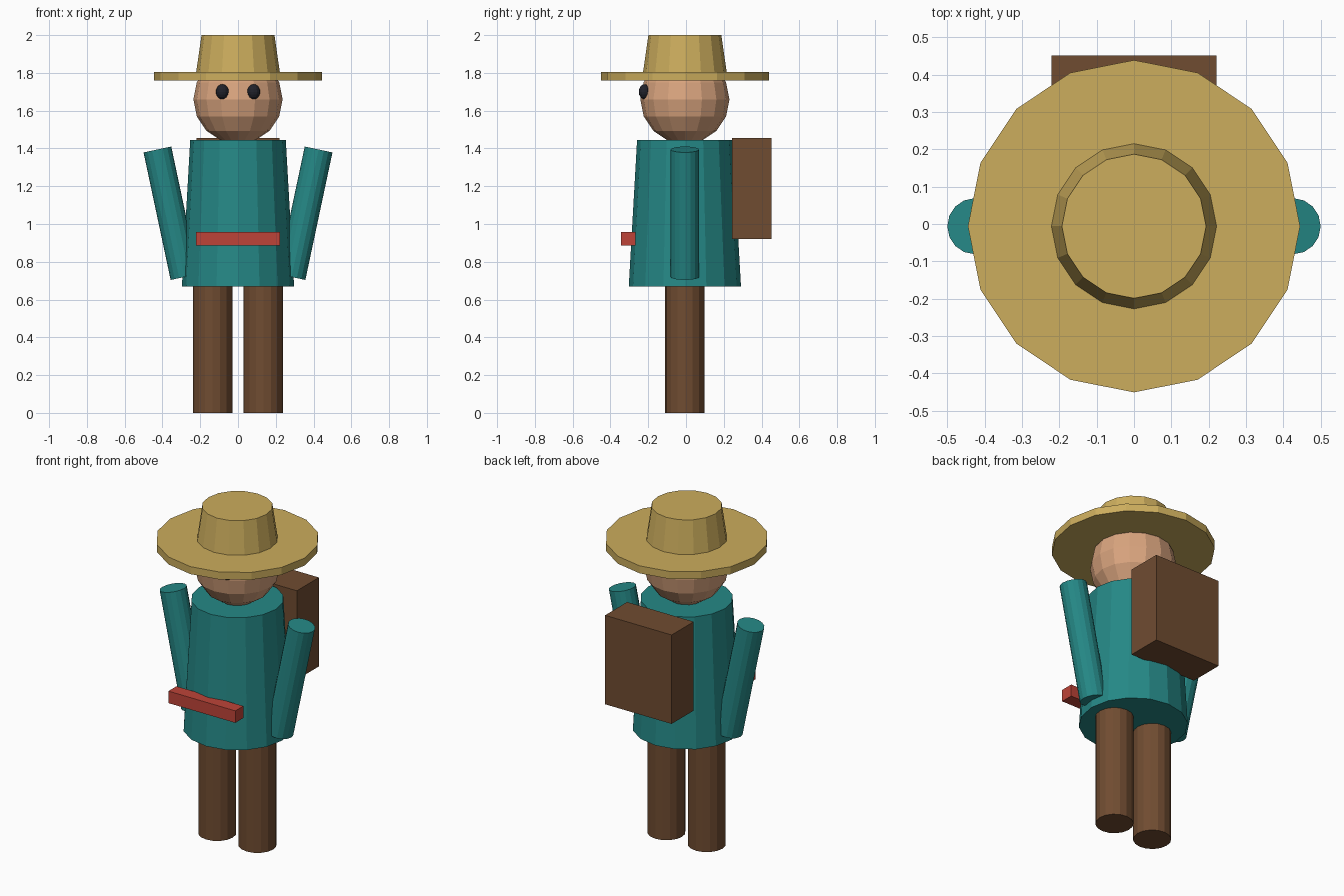
import bpy
import bmesh
from math import radians
from mathutils import Matrix, Vector

cube = bpy.data.objects.get("Cube")
if cube:
    bpy.data.objects.remove(cube, do_unlink=True)

SIDES = 16
MID_Y = -0.006


def make_material(name, rgb):
    """Material from an sRGB colour, stored as linear."""
    linear = [((c / 255 + 0.055) / 1.055) ** 2.4 for c in rgb]
    mat = bpy.data.materials.new(name)
    mat.use_nodes = True
    mat.diffuse_color = (*linear, 1)
    mat.node_tree.nodes["Principled BSDF"].inputs["Base Color"].default_value = (*linear, 1)
    return mat


teal = make_material("teal cloth", (37, 136, 134))
brown = make_material("brown leather", (112, 76, 49))
straw = make_material("straw", (204, 173, 93))
skin = make_material("skin", (217, 164, 126))
red = make_material("red cloth", (190, 68, 56))
black = make_material("eye black", (32, 33, 42))


def add_part(name, bm, mat, location, tilt=0):
    mesh = bpy.data.meshes.new(name)
    bm.to_mesh(mesh)
    bm.free()
    mesh.materials.append(mat)
    obj = bpy.data.objects.new(name, mesh)
    obj.location = location
    obj.rotation_euler.y = tilt
    bpy.context.collection.objects.link(obj)
    return obj


def tapered(name, mat, x, low, high, r_low, r_high, tilt=0):
    """Capped round part standing between two heights."""
    bm = bmesh.new()
    bmesh.ops.create_cone(bm, cap_ends=True, segments=SIDES, radius1=r_low,
                          radius2=r_high, depth=high - low,
                          matrix=Matrix.Rotation(radians(90), 4, "Z"))
    return add_part(name, bm, mat, (x, MID_Y, (low + high) / 2), tilt)


def ball(name, mat, location, radii, segments, rings):
    bm = bmesh.new()
    bmesh.ops.create_uvsphere(bm, u_segments=segments, v_segments=rings, radius=1,
                              matrix=Matrix.Diagonal((*radii, 1)))
    return add_part(name, bm, mat, location)


def box(name, mat, low, high):
    low, high = Vector(low), Vector(high)
    bm = bmesh.new()
    bmesh.ops.create_cube(bm, size=1, matrix=Matrix.Diagonal((*(high - low), 1)))
    return add_part(name, bm, mat, (low + high) / 2)


# Body and head
tapered("torso", teal, 0, 0.67, 1.445, 0.297, 0.253)
ball("head", skin, (0, MID_Y, 1.66), (0.236, 0.236, 0.236), SIDES, 8)

# Paired limbs and eyes
for side, sign in (("left", 1), ("right", -1)):
    tapered(side + "_leg", brown, sign * 0.134, 0, 0.68, 0.104, 0.104)
    tapered(side + "_arm", teal, sign * 0.355, 0.712, 1.402, 0.075, 0.075,
            sign * radians(12))
    ball(side + "_eye", black, (sign * 0.083, -0.22, 1.70), (0.034, 0.03, 0.04), 12, 8)

# Hat
tapered("hat_brim", straw, 0, 1.76, 1.805, 0.445, 0.445)
tapered("hat_crown", straw, 0, 1.80, 2.0, 0.222, 0.193)

# Sash and backpack
box("sash", red, (-0.222, -0.343, 0.885), (0.222, -0.267, 0.957))
box("backpack", brown, (-0.221, 0.243, 0.92), (0.221, 0.452, 1.454))
